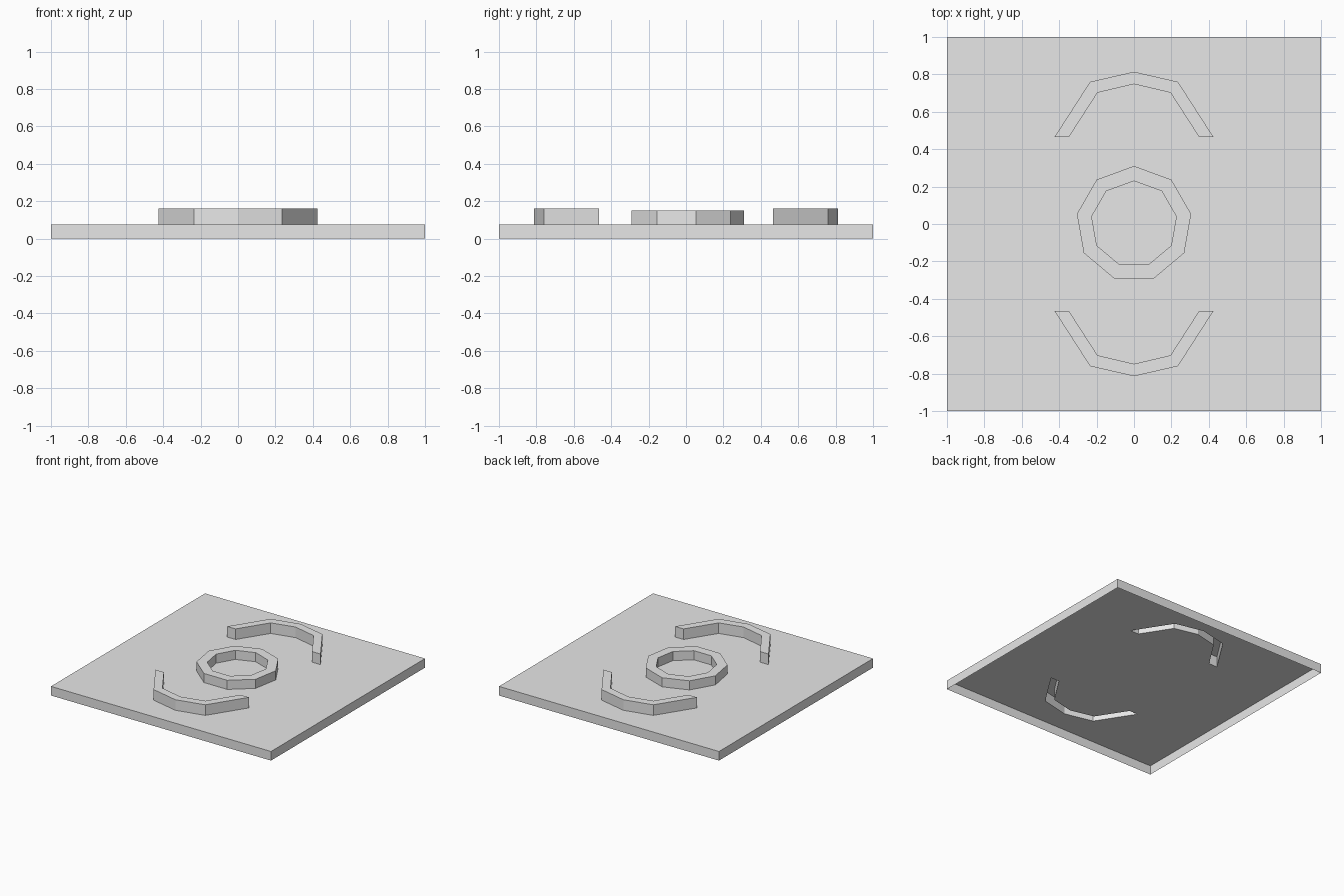
import bpy, bmesh
from math import sin, cos, tau

cube = bpy.data.objects.get("Cube")
if cube:
    bpy.data.objects.remove(cube)

BASE_TOP, ARC_TOP, RING_TOP = 0.075, 0.162, 0.15

grey = bpy.data.materials.new("plain grey")
grey.use_nodes = True
grey.diffuse_color = (0.8, 0.8, 0.8, 1)
grey.node_tree.nodes["Principled BSDF"].inputs["Base Color"].default_value = (0.8, 0.8, 0.8, 1)


def finish(bm, name):
    mesh = bpy.data.meshes.new(name)
    bm.to_mesh(mesh)
    bm.free()
    mesh.materials.append(grey)
    obj = bpy.data.objects.new(name, mesh)
    bpy.context.collection.objects.link(obj)


def loop(bm, points, z):
    return [bm.verts.new((x, y, z)) for x, y in points]


def bridge(bm, low, high):
    """Quads between two matching closed loops, facing out when counter-clockwise."""
    for i in range(len(low)):
        j = (i + 1) % len(low)
        bm.faces.new((low[i], low[j], high[j], high[i]))


def polygon(radius, sides=9):
    return [(-radius * sin(tau * i / sides), radius * cos(tau * i / sides)) for i in range(sides)]


# Curved bar outline, counter-clockwise, and its half-turn twin
outer = [(0.425, 0.465), (0.235, 0.76), (0, 0.814), (-0.235, 0.76), (-0.425, 0.465)]
inner = [(-0.348, 0.465), (-0.195, 0.702), (0, 0.748), (0.195, 0.702), (0.348, 0.465)]
back_arc = outer + inner
front_arc = [(-x, -y) for x, y in back_arc]

# Base: open underneath, with slots below the hollow bars
bm = bmesh.new()
square = [(-1, -1), (1, -1), (1, 1), (-1, 1)]
rim = loop(bm, square, BASE_TOP)
edges = []
for verts in (rim, loop(bm, back_arc, BASE_TOP), loop(bm, front_arc, BASE_TOP)):
    edges += [bm.edges.new((verts[i - 1], verts[i])) for i in range(len(verts))]
bmesh.ops.triangle_fill(bm, edges=edges, use_beauty=True, normal=(0, 0, 1))
bridge(bm, loop(bm, square, 0), rim)
finish(bm, "base_plate")

# Hollow curved bars, capped on top
for name, outline in (("back_arc", back_arc), ("front_arc", front_arc)):
    bm = bmesh.new()
    top = loop(bm, outline, ARC_TOP)
    bridge(bm, loop(bm, outline, BASE_TOP), top)
    n = len(top)
    for i in range(n // 2 - 1):
        bm.faces.new((top[i], top[i + 1], top[n - 2 - i], top[n - 1 - i]))
    finish(bm, name)

# Nine-sided centre ring
bm = bmesh.new()
rings = [loop(bm, polygon(r), z) for r, z in
         ((0.31, BASE_TOP), (0.31, RING_TOP), (0.23, RING_TOP), (0.23, BASE_TOP))]
for low, high in zip(rings, rings[1:]):
    bridge(bm, low, high)
finish(bm, "centre_ring")
